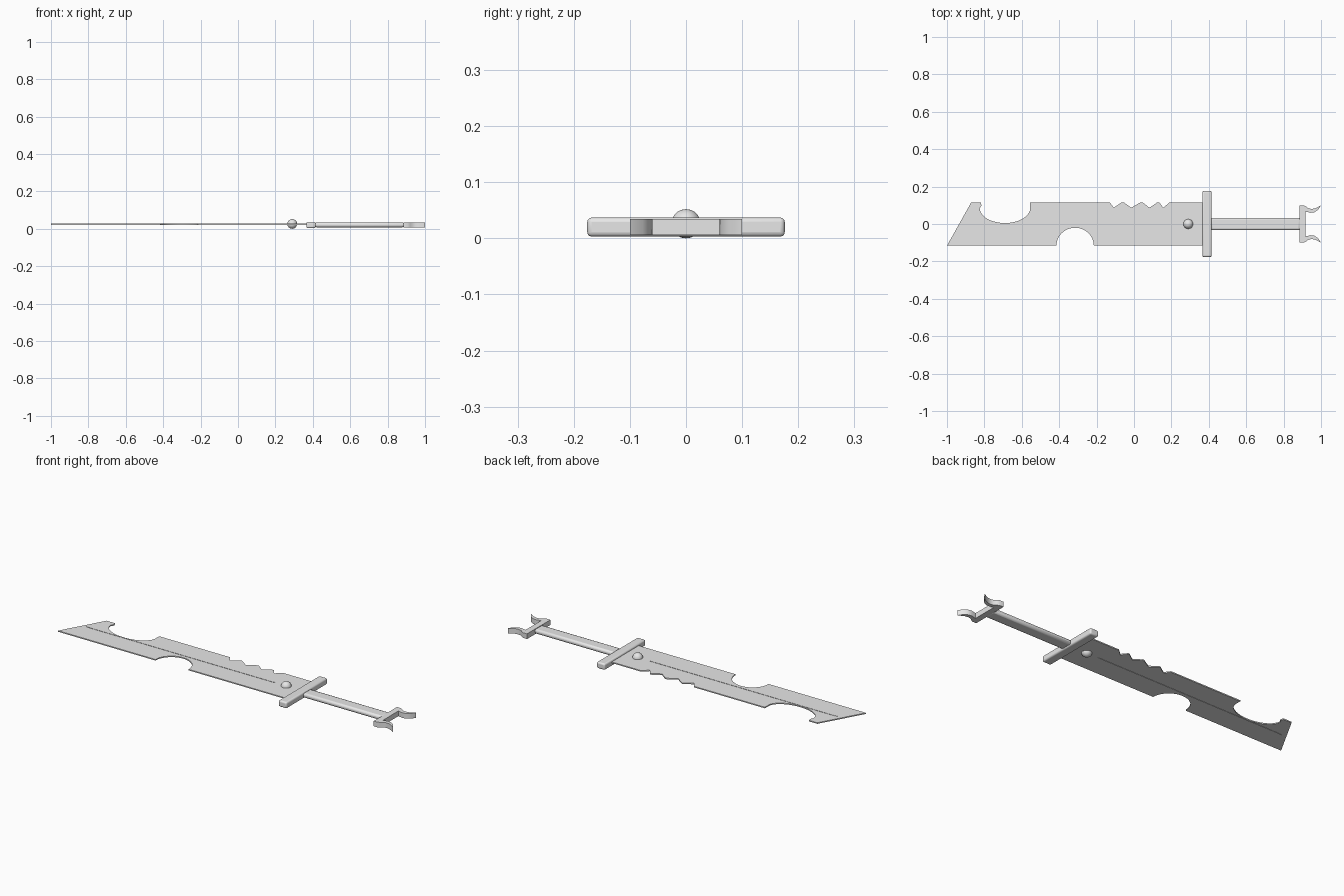
import bpy, bmesh, math
from mathutils import Vector

cube = bpy.data.objects.get("Cube")
if cube:
    bpy.data.objects.remove(cube, do_unlink=True)

steel = bpy.data.materials.new("pale_steel")
steel.use_nodes = True
color = (0.8, 0.8, 0.8, 1)
steel.diffuse_color = color
steel.node_tree.nodes["Principled BSDF"].inputs["Base Color"].default_value = color


def finish(name, bm, bevel=0, segments=2, smooth=True):
    bmesh.ops.recalc_face_normals(bm, faces=bm.faces)
    mesh = bpy.data.meshes.new(name)
    bm.to_mesh(mesh)
    bm.free()
    obj = bpy.data.objects.new(name, mesh)
    bpy.context.collection.objects.link(obj)
    mesh.materials.append(steel)
    if bevel:
        mod = obj.modifiers.new("rounded_edges", "BEVEL")
        mod.width, mod.segments = bevel, segments
    if smooth:
        bpy.ops.object.select_all(action="DESELECT")
        obj.select_set(True)
        bpy.context.view_layer.objects.active = obj
        bpy.ops.object.shade_smooth_by_angle(angle=math.radians(35))
    return obj


def box(name, low, high, bevel, segments):
    low, high = Vector(low), Vector(high)
    bm = bmesh.new()
    bmesh.ops.create_cube(bm, size=1)
    for v in bm.verts:
        v.co = (low + high) / 2 + v.co * (high - low)
    return finish(name, bm, bevel, segments)


def slab(name, outline, z0, z1):
    bm = bmesh.new()
    face = bm.faces.new([bm.verts.new((x, y, z0)) for x, y in outline])
    new = bmesh.ops.extrude_face_region(bm, geom=[face])["geom"]
    for v in new:
        if isinstance(v, bmesh.types.BMVert):
            v.co.z = z1
    return finish(name, bm)


def arc(cx, cy, rx, ry, start, end, steps=20):
    angles = [math.radians(start + (end - start) * i / steps) for i in range(steps + 1)]
    return [(cx + rx * math.cos(a), cy + ry * math.sin(a)) for a in angles]


# Blade: slanted tip, two scooped cut-outs and a row of saw notches
W = 0.116
outline = [(-1, -W), (-0.87, W), (-0.82, W), (-0.815, 0.1)]
outline += arc(-0.69, 0.085, 0.135, 0.08, 180, 360)
outline += [(-0.555, W)]
for left, low, right in ((-0.13, -0.108, -0.065), (-0.055, -0.015, 0.035),
                         (0.045, 0.083, 0.125), (0.135, 0.157, 0.19)):
    outline += [(left, W), (low, 0.087), (right, W)]
outline += [(0.37, W), (0.37, -W)]
outline += arc(-0.315, -W, 0.1, 0.096, 0, 180)
slab("blade", outline, 0.021, 0.027)

# Fine raised line along both faces of the blade
slab("blade_centre_line", [(-0.91, 0), (-0.88, 0.002), (0.22, 0.002),
                           (0.22, -0.002), (-0.88, -0.002)], 0.0195, 0.0285)

# Round stud through the blade
bm = bmesh.new()
bmesh.ops.create_uvsphere(bm, u_segments=32, v_segments=16, radius=0.026)
stud = finish("stud", bm)
stud.location = (0.29, 0, 0.026)

# Crossguard and grip
box("crossguard", (0.365, -0.176, 0.003), (0.415, 0.176, 0.037), 0.008, 3)
box("grip", (0.41, -0.033, 0.008), (0.89, 0.033, 0.033), 0.01, 2)

# Forked pommel, mirrored across the grip
half = [(0.885, 0.1), (0.908, 0.1), (0.92, 0.093), (0.932, 0.084), (0.95, 0.08),
        (0.97, 0.084), (1, 0.1), (0.985, 0.077), (0.965, 0.063),
        (0.945, 0.06), (0.917, 0.066)]
pommel = half + [(x, -y) for x, y in reversed(half)]
slab("forked_pommel", pommel, 0.006, 0.034)
